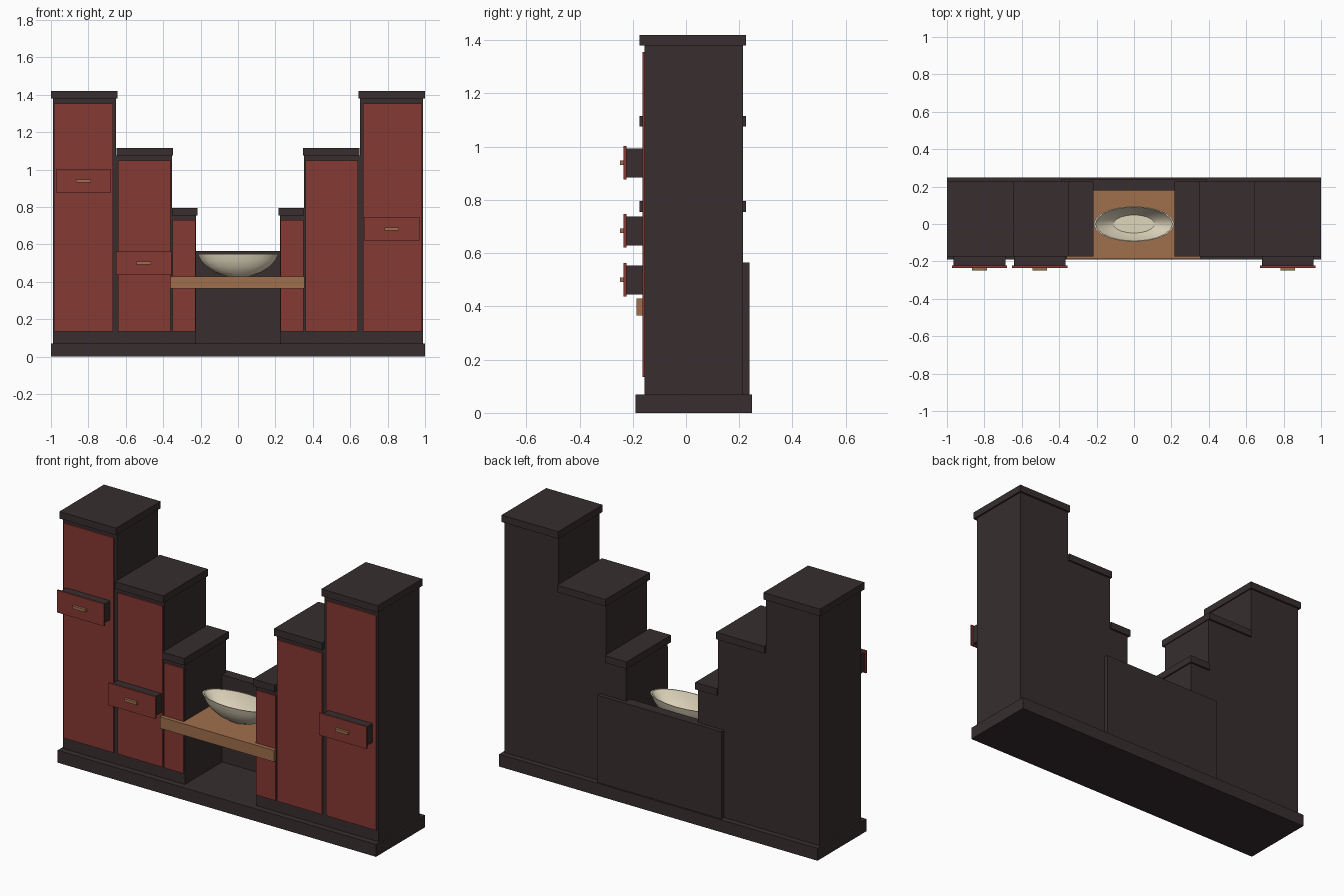
import bpy, bmesh, math

cube = bpy.data.objects.get("Cube")
if cube:
    bpy.data.objects.remove(cube, do_unlink=True)


def material(name, rgb):
    m = bpy.data.materials.new(name)
    m.use_nodes = True
    m.diffuse_color = (*rgb, 1)
    m.node_tree.nodes["Principled BSDF"].inputs["Base Color"].default_value = (*rgb, 1)
    return m


DARK = material("dark stained wood", (0.038, 0.027, 0.028))
RED = material("red lacquer", (0.235, 0.041, 0.034))
WOOD = material("natural wood", (0.35, 0.16, 0.075))
CREAM = material("cream ceramic", (0.74, 0.67, 0.50))


def add_mesh(name, bm, mat):
    me = bpy.data.meshes.new(name)
    bm.to_mesh(me)
    bm.free()
    me.materials.append(mat)
    ob = bpy.data.objects.new(name, me)
    bpy.context.collection.objects.link(ob)
    return ob


def box(name, mat, x, y, z):
    """Box from (min, max) pairs on each axis."""
    bm = bmesh.new()
    bmesh.ops.create_cube(bm, size=1)
    for v in bm.verts:
        for i, (lo, hi) in enumerate((x, y, z)):
            v.co[i] = lo if v.co[i] < 0 else hi
    return add_mesh(name, bm, mat)


BASE_TOP = 0.07
FRONT, BACK = -0.155, 0.215

# Plinth under the whole unit
box("plinth", DARK, (-1, 1), (-0.19, 0.248), (0, BASE_TOP))

# Stepped cabinets: name, body inner/outer x, cap inner/outer x, door inner/outer x, height
cabinets = [
    ("tall", (0.652, 0.99), (0.645, 1.0), (0.667, 0.983), 1.42),
    ("middle", (0.352, 0.652), (0.347, 0.65), (0.36, 0.642), 1.115),
    ("low", (0.225, 0.352), (0.216, 0.352), (0.228, 0.35), 0.795),
]
for side, s in (("left", 1), ("right", -1)):
    for name, body, cap, door, top in cabinets:
        def span(p):
            return tuple(sorted((s * p[0], s * p[1])))
        label = f"{side}_{name}"
        box(label + "_cabinet", DARK, span(body), (FRONT, BACK), (BASE_TOP, top - 0.04))
        box(label + "_cap", DARK, span(cap), (-0.174, 0.226), (top - 0.04, top))
        box(label + "_door", RED, span(door), (-0.164, FRONT), (0.135, top - 0.065))

# Back panel closing the centre bay
box("back_panel", DARK, (-0.225, 0.225), (0.18, 0.238), (BASE_TOP, 0.565))
box("back_cover", DARK, (-0.39, 0.39), (BACK, 0.238), (BASE_TOP, 0.565))

# Shelf with its wider front rail
box("shelf", WOOD, (-0.225, 0.225), (-0.164, 0.18), (0.365, 0.43))
box("shelf_rail", WOOD, (-0.36, 0.355), (-0.186, -0.164), (0.365, 0.43))


# Pulled-out drawers, each with a tray, a red front and a handle
def drawer(name, cx, cz):
    box(name + "_tray", DARK, (cx - 0.138, cx + 0.138), (-0.223, FRONT), (cz - 0.055, cz + 0.053))
    box(name + "_front", RED, (cx - 0.148, cx + 0.148), (-0.234, -0.223), (cz - 0.063, cz + 0.063))
    box(name + "_handle", WOOD, (cx - 0.04, cx + 0.04), (-0.248, -0.234), (cz - 0.008, cz + 0.008))


drawer("right_tall_drawer", -0.826, 0.94)
drawer("right_middle_drawer", -0.504, 0.5)
drawer("left_tall_drawer", 0.822, 0.684)

# Oval basin: profile of (radius, height), outside then inside
profile = [(0.06, 0.43), (0.12, 0.45), (0.17, 0.482), (0.2, 0.515), (0.216, 0.548),
           (0.206, 0.548), (0.165, 0.5), (0.11, 0.463)]
SEGMENTS = 20
bm = bmesh.new()
rings = []
for r, z in profile:
    rings.append([bm.verts.new((r * math.cos(a), 0.44 * r * math.sin(a), z))
                  for a in (math.tau * i / SEGMENTS for i in range(SEGMENTS))])
for lower, upper in zip(rings, rings[1:]):
    for i in range(SEGMENTS):
        j = (i + 1) % SEGMENTS
        bm.faces.new((lower[i], lower[j], upper[j], upper[i]))
bm.faces.new(rings[0][::-1])
bm.faces.new(rings[-1])
bmesh.ops.recalc_face_normals(bm, faces=bm.faces)
basin = add_mesh("basin", bm, CREAM)
bpy.ops.object.select_all(action="DESELECT")
basin.select_set(True)
bpy.context.view_layer.objects.active = basin
bpy.ops.object.shade_smooth_by_angle(angle=math.radians(35))
